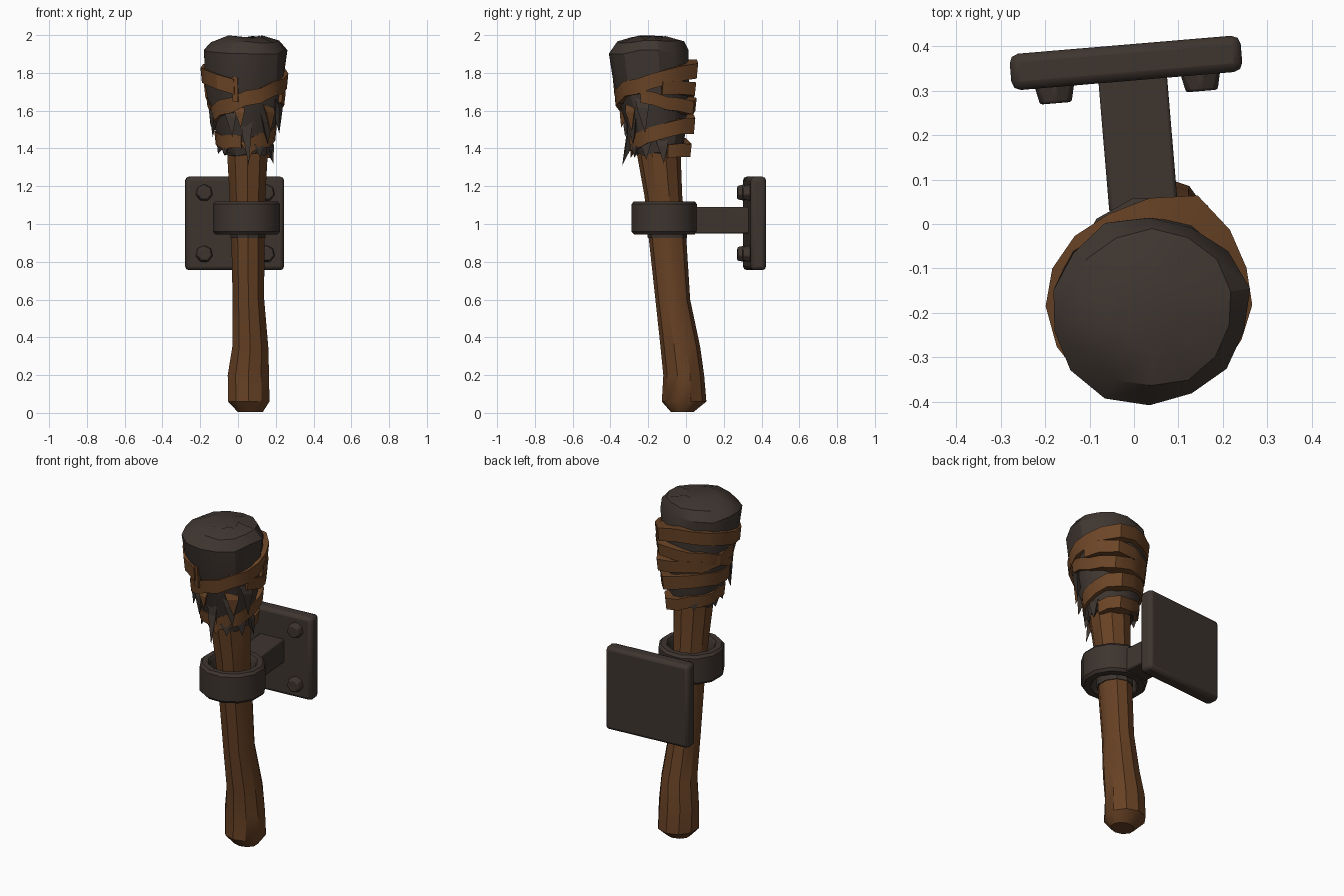
import bpy, bmesh, math, random
from mathutils import Matrix, Vector

if "Cube" in bpy.data.objects:
    bpy.data.objects.remove(bpy.data.objects["Cube"])

random.seed(4)


def material(name, col):
    m = bpy.data.materials.new(name)
    m.diffuse_color = (*col, 1)
    m.use_nodes = True
    m.node_tree.nodes["Principled BSDF"].inputs["Base Color"].default_value = m.diffuse_color
    return m


WOOD = material("brown wood", (0.135, 0.053, 0.018))
LEATHER = material("brown leather", (0.150, 0.060, 0.020))
IRON = material("dark iron", (0.048, 0.035, 0.028))
CLOTH = material("charred cloth", (0.050, 0.037, 0.030))


def finish(name, bm, mat, smooth=35, bevel=0):
    bmesh.ops.recalc_face_normals(bm, faces=bm.faces[:])
    me = bpy.data.meshes.new(name)
    bm.to_mesh(me)
    bm.free()
    me.materials.append(mat)
    ob = bpy.data.objects.new(name, me)
    bpy.context.collection.objects.link(ob)
    if bevel:
        b = ob.modifiers.new("bevel", "BEVEL")
        b.width, b.segments = bevel, 2
    if smooth:
        bpy.ops.object.select_all(action='DESELECT')
        ob.select_set(True)
        bpy.context.view_layer.objects.active = ob
        bpy.ops.object.shade_smooth_by_angle(angle=math.radians(smooth))
    return ob


def bridge(bm, rows, wrap_rows=False, wrap_cols=True):
    n = len(rows[0])
    for i in range(len(rows) if wrap_rows else len(rows) - 1):
        a, b = rows[i], rows[(i + 1) % len(rows)]
        for j in range(n if wrap_cols else n - 1):
            k = (j + 1) % n
            bm.faces.new((a[j], a[k], b[k], b[j]))


def loft(name, rings, mat, n, wrap=False, jr=0, jz=0, smooth=35):
    # rings: centre x, centre y, z, radius x, radius y
    bm = bmesh.new()
    rows = []
    for cx, cy, z, rx, ry in rings:
        row = []
        for j in range(n):
            a = 2 * math.pi * (j + 0.5) / n
            f = 1 + random.uniform(-jr, jr)
            row.append(bm.verts.new((cx + rx * f * math.cos(a), cy + ry * f * math.sin(a),
                                     z + random.uniform(-jz, jz))))
        rows.append(row)
    bridge(bm, rows, wrap)
    if not wrap:
        bm.faces.new(rows[0])
        bm.faces.new(rows[-1])
    return finish(name, bm, mat, smooth)


# Wooden handle, leaning forward, with a knobbed foot
loft("handle", [
    (0.065, -0.02, 0.005, 0.07, 0.06), (0.057, -0.01, 0.06, 0.115, 0.118),
    (0.055, -0.012, 0.20, 0.115, 0.108), (0.065, -0.03, 0.35, 0.10, 0.105),
    (0.055, -0.07, 0.60, 0.088, 0.092), (0.052, -0.10, 0.95, 0.092, 0.10),
    (0.05, -0.12, 1.15, 0.10, 0.10), (0.05, -0.143, 1.36, 0.112, 0.115),
    (0.045, -0.15, 1.50, 0.12, 0.12)], WOOD, 10)
loft("handle_collar", [(0.052, -0.098, 0.925, 0.097, 0.104),
                       (0.052, -0.105, 0.985, 0.10, 0.107)], IRON, 10)

# Cloth-wrapped head
HEAD = [(0.045, -0.143, 1.37, 0.122, 0.125), (0.035, -0.15, 1.47, 0.15, 0.148),
        (0.04, -0.165, 1.60, 0.183, 0.175), (0.035, -0.182, 1.75, 0.212, 0.20),
        (0.035, -0.195, 1.91, 0.225, 0.213)]
loft("cloth_head", HEAD + [(0.04, -0.19, 1.962, 0.185, 0.175),
                           (0.04, -0.195, 1.988, 0.09, 0.09)],
     CLOTH, 14, jr=0.035, jz=0.012, smooth=28)


def head_at(z):
    for p, q in zip(HEAD, HEAD[1:]):
        if z <= q[2]:
            break
    t = max(0, min(1, (z - p[2]) / (q[2] - p[2])))
    return [u + (v - u) * t for u, v in zip(p, q)]


def on_head(deg, z, off, zr=None):
    cx, cy, _, rx, ry = head_at(z if zr is None else zr)
    a = math.radians(deg)
    return Vector((cx + (rx + off) * math.cos(a), cy + (ry + off) * math.sin(a), z))


def strap(name, keys, h=0.08):
    # keys: (angle in degrees, height) along the strap
    bm = bmesh.new()
    rows = []
    for (a0, z0), (a1, z1) in zip(keys, keys[1:]):
        steps = max(1, round(abs(a1 - a0) / 22))
        last = (a1, z1) == keys[-1]
        for s in range(steps + last):
            t = s / steps
            a, z = a0 + (a1 - a0) * t, z0 + (z1 - z0) * t
            d = (a - 66 + 180) % 360 - 180
            off = 0.018 + 0.045 * math.exp(-(d / 28) ** 2) + random.uniform(-0.004, 0.004)
            z += random.uniform(-0.008, 0.008)
            rows.append([bm.verts.new(on_head(a, z + dz, o, z)) for dz, o in
                         ((-h / 2, -0.03), (-h / 2, off - 0.008), (h / 2, off), (h / 2, -0.03))])
    bridge(bm, rows)
    bm.faces.new(rows[0])
    bm.faces.new(rows[-1])
    return finish(name, bm, LEATHER, 30)


# Leather straps winding down around the head (90 = back, -90 = front)
strap("strap_upper", [(-105, 1.73), (-180, 1.79), (-270, 1.83), (-360, 1.76), (-450, 1.66),
                      (-535, 1.57), (-630, 1.54), (-720, 1.48), (-800, 1.42)])
strap("strap_middle", [(15, 1.72), (90, 1.71), (150, 1.68), (200, 1.62)], 0.07)
strap("strap_inner", [(-20, 1.67), (60, 1.62), (130, 1.64), (185, 1.70)], 0.07)
strap("strap_lower", [(20, 1.38), (90, 1.40), (180, 1.45), (262, 1.43)], 0.07)
strap("strap_end", [(-108, 1.72), (-100, 1.71)], 0.13)


def rag(name, deg, ztop, length, width, mat=CLOTH, hang=0.5):
    # a thin pointed strip; hang = 1 drops straight, 0 follows the head
    bm = bmesh.new()
    tip_z = ztop - length
    tip = on_head(deg + 3, tip_z, 0.015).lerp(
        on_head(deg + 3, tip_z, 0.015, ztop), hang)
    ring = [on_head(deg - width, ztop, -0.01), on_head(deg - width * 0.7, ztop - length * 0.3, 0.015),
            on_head(deg + width * 0.8, ztop - length * 0.35, 0.015), on_head(deg + width, ztop, -0.01)]
    back = on_head(deg, ztop - length * 0.4, -0.03)
    v = [bm.verts.new(p) for p in ring]
    t, b = bm.verts.new(tip), bm.verts.new(back)
    bm.faces.new(v)
    bm.faces.new((v[1], v[2], t))
    for p, q in ((v[0], v[1]), (v[2], v[3]), (v[3], v[0])):
        bm.faces.new((p, q, b))
    bm.faces.new((v[1], t, b))
    bm.faces.new((t, v[2], b))
    finish(name, bm, mat, 0)


# Torn rag ends
rag("long_rag", -87, 1.55, 0.24, 11, hang=1)
for i, (a, z, l, w) in enumerate([(-50, 1.60, 0.18, 14), (-20, 1.68, 0.2, 13), (8, 1.46, 0.14, 14),
                                  (-28, 1.46, 0.12, 15), (-140, 1.46, 0.10, 18), (-115, 1.62, 0.16, 12),
                                  (-62, 1.45, 0.10, 16), (50, 1.44, 0.09, 16), (170, 1.45, 0.08, 18),
                                  (-160, 1.66, 0.2, 12), (120, 1.44, 0.07, 16)]):
    rag(f"rag_{i}", a, z, l, w)
rag("leather_scrap_front", -47, 1.64, 0.15, 13, LEATHER)
rag("leather_scrap_bottom", -85, 1.45, 0.10, 18, LEATHER)
rag("leather_scrap_side", -100, 1.63, 0.12, 10, LEATHER)

# Iron clamp ring around the handle
RING = [(0.945, 0.170), (0.96, 0.183), (1.105, 0.183), (1.12, 0.170),
        (1.12, 0.138), (1.105, 0.127), (0.96, 0.122), (0.945, 0.132)]
loft("clamp_ring", [(0.045, -0.115, z, r, r * 0.98) for z, r in RING], IRON, 12, wrap=True)

# Wall bracket, turned slightly
TURN = Matrix.Translation((-0.018, 0.363, 1.003)) @ Matrix.Rotation(math.radians(4.8), 4, 'Z')


def box(name, loc, size, bevel):
    bm = bmesh.new()
    bmesh.ops.create_cube(bm, size=1, matrix=TURN @ Matrix.Translation(loc) @ Matrix.Diagonal((*size, 1)))
    finish(name, bm, IRON, 35, bevel)


box("wall_plate", (0, 0, 0), (0.522, 0.082, 0.495), 0.02)
box("bracket_arm", (0.012, -0.18, 0.017), (0.155, 0.31, 0.14), 0.008)

# Plate bolts
for sx in (-1, 1):
    for sz in (-1, 1):
        bm = bmesh.new()
        m = TURN @ Matrix.Translation((sx * 0.165, -0.055, sz * 0.162)) @ Matrix.Rotation(math.pi / 2, 4, 'X')
        bmesh.ops.create_cone(bm, cap_ends=True, segments=7, radius1=0.048, radius2=0.038,
                              depth=0.045, matrix=m)
        finish(f"bolt_{'left' if sx < 0 else 'right'}_{'low' if sz < 0 else 'high'}", bm, IRON, 30, 0.006)
